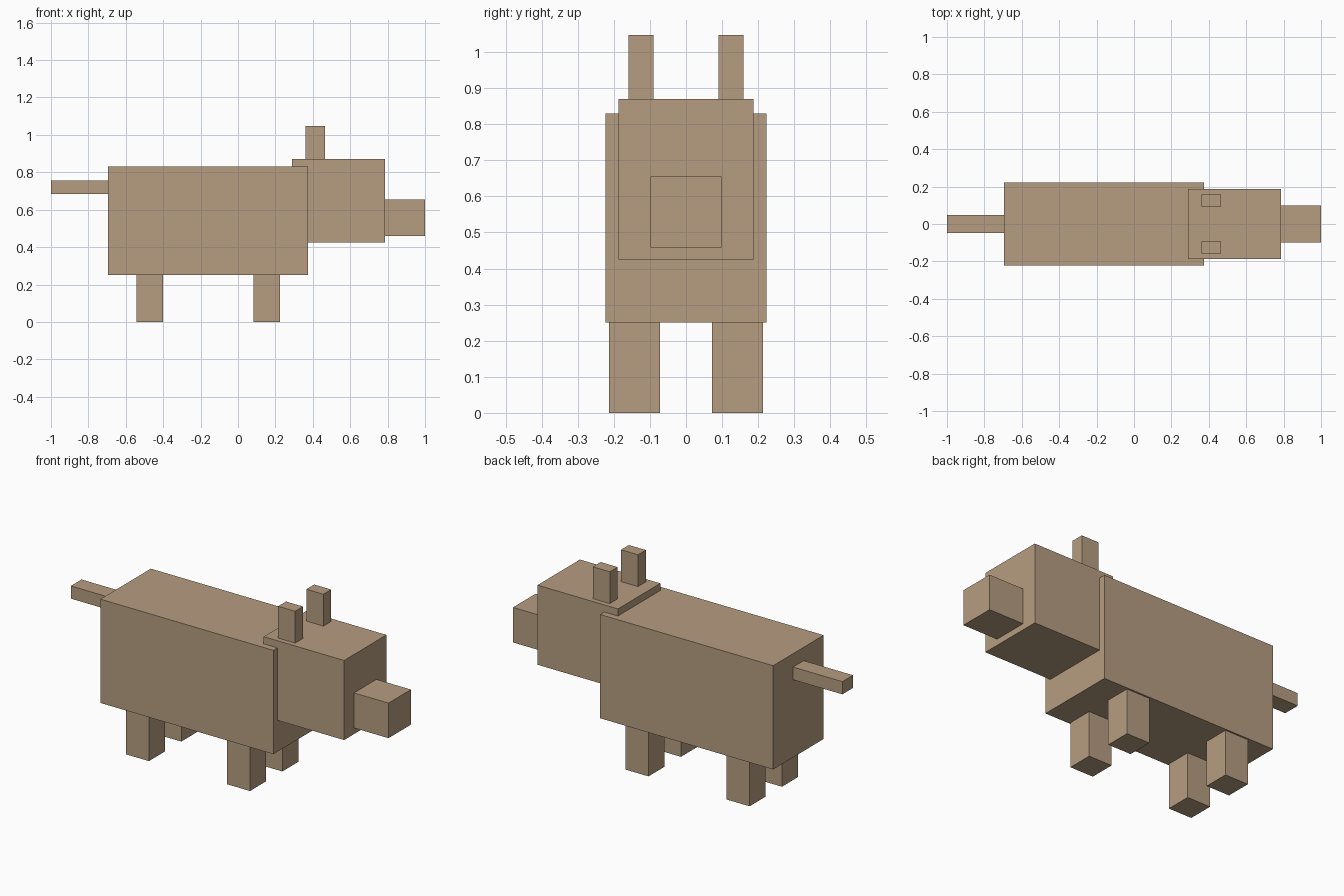
import bpy

if "Cube" in bpy.data.objects:
    bpy.data.objects.remove(bpy.data.objects["Cube"])

# Shared tan hide colour
hide = bpy.data.materials.new("tan_hide")
hide.diffuse_color = (0.47, 0.34, 0.22, 1)
hide.use_nodes = True
hide.node_tree.nodes["Principled BSDF"].inputs["Base Color"].default_value = hide.diffuse_color


def box(name, x, y, z):
    """Add a box spanning the given (min, max) ranges."""
    spans = (x, y, z)
    bpy.ops.mesh.primitive_cube_add(size=1, location=[(a + b) / 2 for a, b in spans])
    ob = bpy.context.object
    ob.name = name
    ob.scale = [b - a for a, b in spans]
    bpy.ops.object.transform_apply(location=False, rotation=False, scale=True)
    ob.data.materials.append(hide)
    return ob


# Torso, head, snout and tail on the centre line
box("body", (-0.695, 0.375), (-0.223, 0.223), (0.25, 0.83))
box("head", (0.29, 0.787), (-0.187, 0.187), (0.425, 0.87))
box("snout", (0.787, 1.0), (-0.099, 0.099), (0.459, 0.655))
box("tail", (-1.0, -0.695), (-0.047, 0.047), (0.684, 0.755))

# Mirrored ears and legs
for side, s in (("left", 1), ("right", -1)):
    def y_span(a, b):
        return tuple(sorted((s * a, s * b)))

    box(f"{side}_ear", (0.36, 0.465), y_span(0.09, 0.159), (0.87, 1.048))
    for end, x in (("front", 0.082), ("back", -0.543)):
        box(f"{end}_{side}_leg", (x, x + 0.142), y_span(0.072, 0.214), (0, 0.25))
